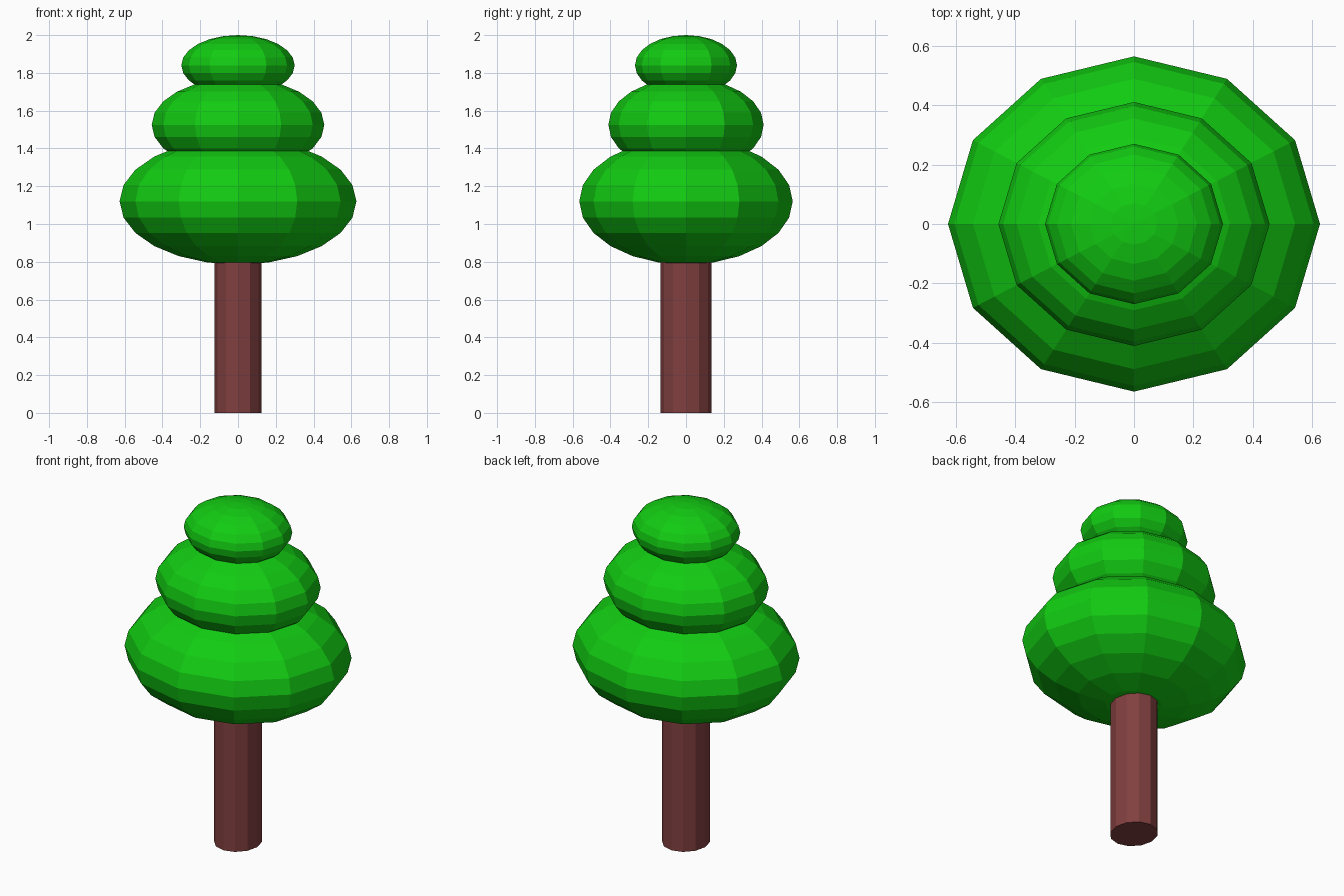
import bpy
import bmesh
from mathutils import Matrix

if "Cube" in bpy.data.objects:
    bpy.data.objects.remove(bpy.data.objects["Cube"])

SIDES = 12


def material(name, rgb):
    mat = bpy.data.materials.new(name)
    mat.diffuse_color = (*rgb, 1.0)
    mat.use_nodes = True
    mat.node_tree.nodes["Principled BSDF"].inputs["Base Color"].default_value = mat.diffuse_color
    return mat


def add_object(name, bm, mat):
    mesh = bpy.data.meshes.new(name)
    bm.to_mesh(mesh)
    bm.free()
    mesh.materials.append(mat)
    obj = bpy.data.objects.new(name, mesh)
    bpy.context.collection.objects.link(obj)
    return obj


green = material("leaf_green", (0.006, 0.6, 0.006))
brown = material("bark_brown", (0.22, 0.05, 0.05))

# Trunk: slightly oval 12-sided cylinder, its top buried in the foliage
TRUNK_TOP = 0.95
bm = bmesh.new()
bmesh.ops.create_cone(
    bm, cap_ends=True, segments=SIDES, radius1=1, radius2=1, depth=1,
    matrix=Matrix.Translation((0, 0, TRUNK_TOP / 2))
    @ Matrix.Diagonal((0.125, 0.136, TRUNK_TOP, 1)))
add_object("trunk", bm, brown)

# Foliage: three flattened, faceted spheres (name, centre z, radii)
tiers = [
    ("foliage_lower", 1.12, (0.627, 0.565, 0.335)),
    ("foliage_middle", 1.525, (0.457, 0.411, 0.248)),
    ("foliage_top", 1.84, (0.30, 0.27, 0.16)),
]
for name, z, radii in tiers:
    bm = bmesh.new()
    bmesh.ops.create_uvsphere(
        bm, u_segments=SIDES, v_segments=SIDES, radius=1,
        matrix=Matrix.Translation((0, 0, z)) @ Matrix.Diagonal((*radii, 1)))
    add_object(name, bm, green)
